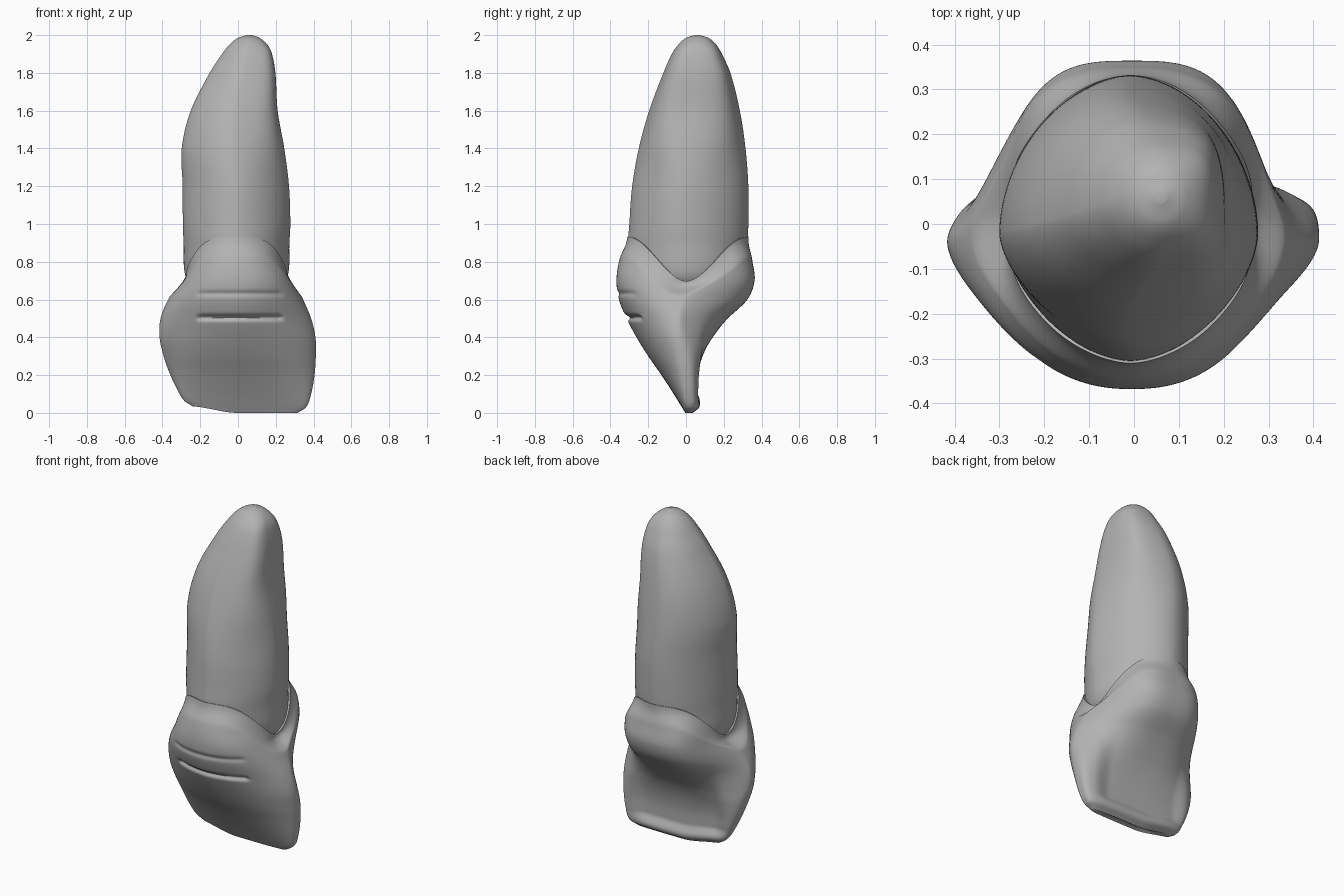
import bpy, bmesh, math

cube = bpy.data.objects.get("Cube")
if cube:
    bpy.data.objects.remove(cube, do_unlink=True)

grey = bpy.data.materials.new("plain grey")
grey.use_nodes = True
COLOUR = (0.45, 0.45, 0.45, 1)
grey.diffuse_color = COLOUR
grey.node_tree.nodes["Principled BSDF"].inputs["Base Color"].default_value = COLOUR


def curve(keys, values):
    """Smooth interpolation through a profile."""
    last = len(keys) - 1

    def slope(i):
        a, b = max(i - 1, 0), min(i + 1, last)
        return (values[b] - values[a]) / (keys[b] - keys[a])

    def at(k):
        k = min(max(k, keys[0]), keys[last])
        i = 0
        while i < last - 1 and k > keys[i + 1]:
            i += 1
        h = keys[i + 1] - keys[i]
        s = (k - keys[i]) / h
        lead = s * s * (3 - 2 * s)
        return (values[i] * (1 - lead) + values[i + 1] * lead
                + h * slope(i) * s * (1 - s) ** 2 - h * slope(i + 1) * s * s * (1 - s))
    return at


def smooth(a, b, v):
    s = min(max((v - a) / (b - a), 0), 1)
    return s * s * (3 - 2 * s)


def power(v, n):
    return math.copysign(abs(v) ** (2 / n), v)


def section(p, z, t, square=0):
    """Point of a rounded section with its own four extents and roundness."""
    c, s = math.cos(t), math.sin(t)
    n = square + (p["round_front"](z) if s < 0 else p["round_back"](z))
    left, right, mid = p["left"](z), p["right"](z), p["mid"](z)
    reach = mid - p["front"](z) if s < 0 else p["back"](z) - mid
    x = (left + right) / 2 + (right - left) / 2 * power(c, n)
    return x, mid + reach * power(s, n)


def loft(name, rings):
    """Skin closed rings of points and cap both ends."""
    bm = bmesh.new()
    rows = [[bm.verts.new(p) for p in ring] for ring in rings]
    n = len(rows[0])
    for low, high in zip(rows, rows[1:]):
        for j in range(n):
            k = (j + 1) % n
            bm.faces.new((low[j], low[k], high[k], high[j]))
    for row in (rows[0], rows[-1]):
        centre = bm.verts.new([sum(v.co[i] for v in row) / n for i in range(3)])
        for j in range(n):
            bm.faces.new((row[j], row[(j + 1) % n], centre))
    bmesh.ops.recalc_face_normals(bm, faces=bm.faces)
    mesh = bpy.data.meshes.new(name)
    bm.to_mesh(mesh)
    bm.free()
    obj = bpy.data.objects.new(name, mesh)
    bpy.context.collection.objects.link(obj)
    mesh.materials.append(grey)
    bpy.ops.object.select_all(action="DESELECT")
    obj.select_set(True)
    bpy.context.view_layer.objects.active = obj
    bpy.ops.object.shade_smooth_by_angle(angle=math.radians(50))


def profile(keys, **columns):
    return {k: curve(keys, v) for k, v in columns.items()}


# Extents of the crown by height
crown = profile(
    [0, .03, .1, .2, .3, .4, .5, .6, .7, .8, .94],
    left=[-.24, -.285, -.325, -.365, -.395, -.415, -.41, -.37, -.31, -.285, -.285],
    right=[.315, .36, .387, .405, .412, .41, .387, .345, .3, .275, .275],
    front=[-.004, -.022, -.065, -.13, -.2, -.262, -.315, -.355, -.368, -.355, -.312],
    back=[.035, .07, .075, .083, .11, .16, .225, .325, .363, .352, .328],
    mid=[.015, .01, 0, -.01, -.025, -.04, -.04, -.03, -.01, 0, 0],
    round_front=[3.5, 3, 2.4, 2, 1.8, 1.7, 1.75, 2, 2.3, 2.2, 1.9],
    round_back=[4, 4, 4, 3.5, 3, 2.5, 2.4, 2.6, 2.9, 2.8, 2],
    flange=[0, 0, 0, 0, .15, .45, .7, .65, .3, .05, 0])

# Extents of the root by height
root = profile(
    [.64, .72, .9, 1.0, 1.2, 1.4, 1.6, 1.8, 1.9, 1.95, 1.985, 2.0],
    left=[-.22, -.278, -.288, -.292, -.293, -.298, -.25, -.15, -.085, -.045, 0, .045],
    right=[.2, .262, .272, .277, .27, .245, .21, .198, .18, .155, .115, .075],
    front=[-.2, -.28, -.305, -.3, -.285, -.25, -.195, -.12, -.075, -.04, 0, .045],
    back=[.2, .29, .324, .33, .33, .315, .285, .235, .19, .16, .12, .075],
    mid=[0, 0, -.01, -.02, -.02, -.02, -.01, .02, .04, .05, .06, .06],
    round_front=[1.8, 1.8, 1.75, 1.7, 1.65, 1.65, 1.65, 1.7, 1.8, 1.9, 2, 2],
    round_back=[1.9, 1.9, 1.85, 1.85, 1.85, 1.85, 1.9, 2, 2, 2, 2, 2])

COLUMNS, ROWS = 192, 150
angles = [2 * math.pi * j / COLUMNS for j in range(COLUMNS)]


def crown_point(v, t):
    c, s = math.cos(t), math.sin(t)
    # Scalloped margin: high at front and back, low at the sides
    top = .698 + .235 * smooth(0, 1, abs(s) ** 1.05)
    z = v * top
    x, y = section(crown, z, t)
    if s < 0:
        # Two grooves across the front
        ends = smooth(-.23, -.19, x) * (1 - smooth(.21, .25, x))
        for level, depth, width in ((.505, .02, .014), (.632, .008, .014)):
            y += ends * depth * math.exp(-((z - level) / width) ** 2)
    else:
        # Thin side flanges beside the bulge at the back
        y -= (y - crown["mid"](z)) * crown["flange"](z) * abs(c) ** 3
        # Shallow dish inside the rim of the back face
        across = 1 - smooth(.22, .34, abs(x))
        y -= .022 * across * smooth(.04, .11, z) * (1 - smooth(.35, .55, z))
    # Margin closes against the root
    hug = .85 * smooth(.88, 1.04, v) / smooth(.88, 1.04, 1)
    rx, ry = section(root, z, t)
    x += (rx * 1.015 - x) * hug
    y += (ry * 1.015 - y) * hug
    # Biting edge rises towards one corner
    z += .035 * smooth(0, .26, -x) * (1 - smooth(0, .4, z))
    return x, y, z


crown_rings = [[crown_point(i / ROWS, t) for t in angles] for i in range(ROWS + 1)]
# Thin lip turned in against the root
crown_rings.append([(x * .95, y * .95, z - .003) for x, y, z in crown_rings[-1]])
loft("crown", crown_rings)

# Root, with a squarer side towards the tip
root_rings = []
for i in range(91):
    z = .64 + 1.36 * (1 - (1 - i / 90) ** 2)
    flat = smooth(1.2, 1.75, z) * (1 - smooth(1.9, 2, z))
    root_rings.append([(*section(root, z, t, flat * smooth(0, .9, math.cos(t))), z)
                       for t in angles])
loft("root", root_rings)
